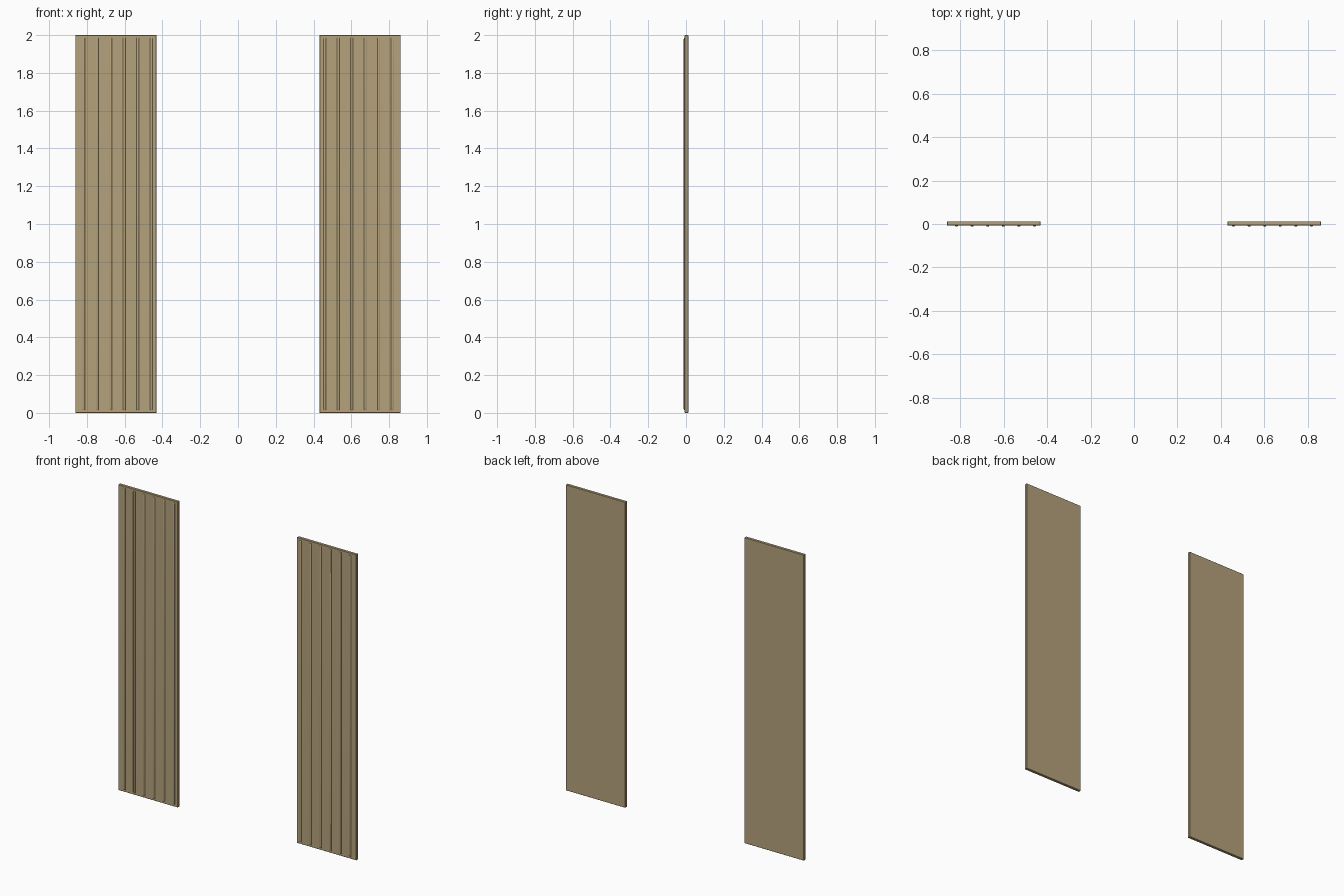
import bpy, bmesh, math

if "Cube" in bpy.data.objects:
    bpy.data.objects.remove(bpy.data.objects["Cube"])

mat = bpy.data.materials.new("tan_wood")
mat.diffuse_color = (0.46, 0.36, 0.2, 1)
mat.use_nodes = True
mat.node_tree.nodes["Principled BSDF"].inputs["Base Color"].default_value = mat.diffuse_color

W, H = 0.43, 2.0             # panel size
Y_FACE, Y_BACK = -0.007, 0.012
RIB_W, RIB_D = 0.007, 0.005  # rib half width and projection


def finish(name, bm):
    bmesh.ops.recalc_face_normals(bm, faces=bm.faces)
    me = bpy.data.meshes.new(name)
    bm.to_mesh(me)
    bm.free()
    ob = bpy.data.objects.new(name, me)
    bpy.context.collection.objects.link(ob)
    me.materials.append(mat)
    bpy.ops.object.select_all(action='DESELECT')
    ob.select_set(True)
    bpy.context.view_layer.objects.active = ob
    bpy.ops.object.shade_smooth_by_angle(angle=math.radians(35))
    return ob


def panel(name, cx):
    # flat board with slightly eased edges
    bm = bmesh.new()
    bmesh.ops.create_cube(bm, size=1)
    for v in bm.verts:
        v.co.x = cx + v.co.x * W
        v.co.y = Y_BACK if v.co.y > 0 else Y_FACE
        v.co.z = (v.co.z + 0.5) * H
    bmesh.ops.bevel(bm, geom=bm.edges[:], offset=0.0015, segments=1, affect='EDGES')
    return finish(name, bm)


def rib(name, x):
    # half-round bead with domed ends, back set into the board
    bm = bmesh.new()
    sections = [(0.014, 0.3), (0.016, 0.75), (0.021, 1.0)]
    sections += [(H - z, s) for z, s in reversed(sections)]
    n, rings = 8, []
    for z, s in sections:
        pts = [(x + RIB_W * math.cos(math.pi * i / n),
                Y_FACE - RIB_D * s * math.sin(math.pi * i / n)) for i in range(n + 1)]
        pts += [(x - RIB_W, Y_FACE + 0.002), (x + RIB_W, Y_FACE + 0.002)]
        rings.append([bm.verts.new((px, py, z)) for px, py in pts])
    for a, b in zip(rings, rings[1:]):
        for i in range(len(a)):
            j = (i + 1) % len(a)
            bm.faces.new((a[i], a[j], b[j], b[i]))
    bm.faces.new(rings[0])
    bm.faces.new(rings[-1])
    return finish(name, bm)


# matching left and right panels, six vertical beads each
for side, sign in (("left", -1), ("right", 1)):
    board = panel(side + "_panel", sign * 0.6465)
    for i in range(6):
        bead = rib(f"{side}_bead_{i + 1}", sign * (0.459 + i * 0.0717))
        bead.parent = board
